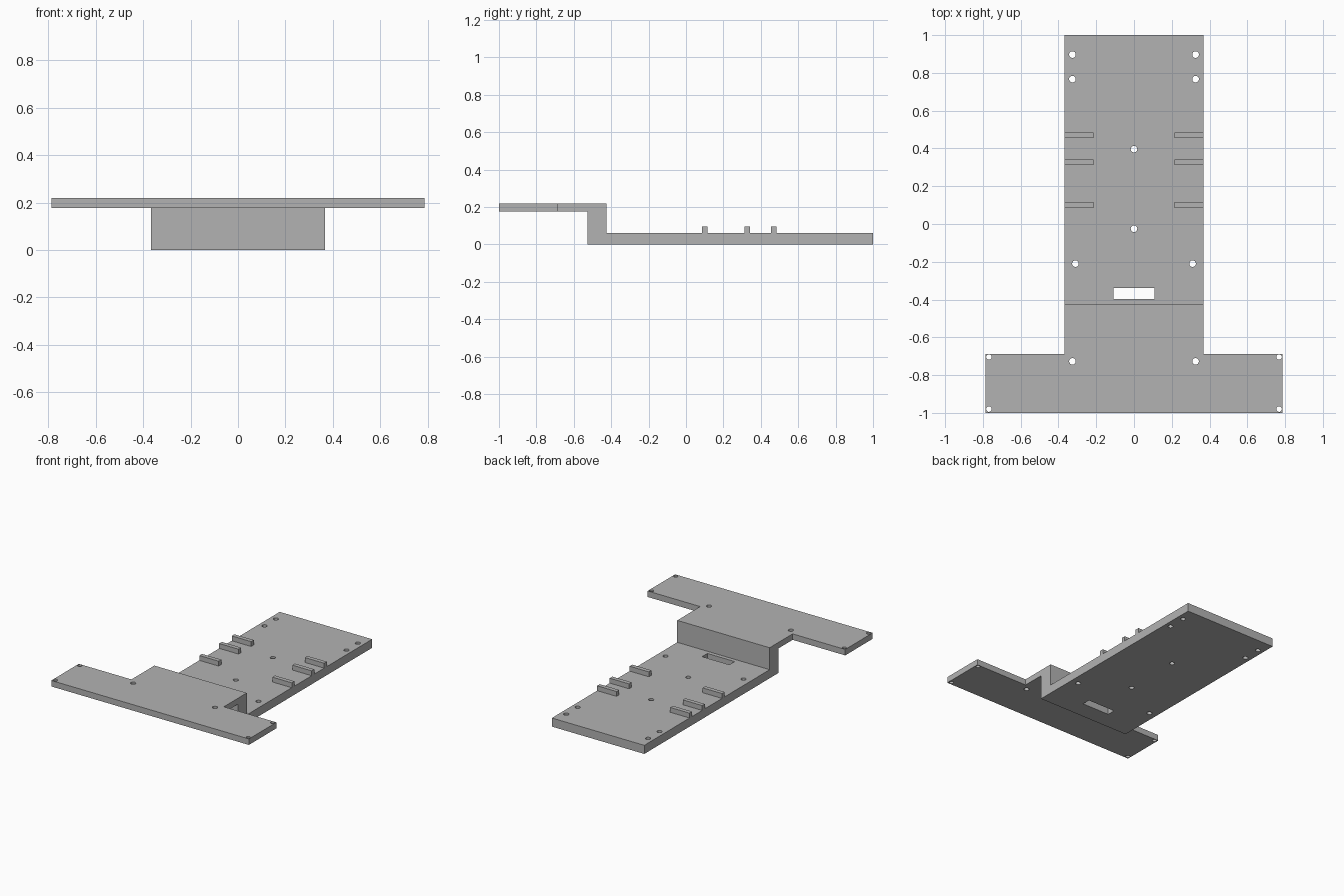
import bpy
import bmesh
from mathutils import Vector

cube = bpy.data.objects.get("Cube")
if cube:
    bpy.data.objects.remove(cube, do_unlink=True)

grey = bpy.data.materials.new("plain grey")
grey.use_nodes = True
colour = (0.45, 0.45, 0.45, 1)
grey.diffuse_color = colour
grey.node_tree.nodes["Principled BSDF"].inputs["Base Color"].default_value = colour

HALF_BODY, HALF_WING = 0.368, 0.787
FRONT, WING_BACK, STEP_FRONT, STEP_BACK, BACK = -1, -0.687, -0.527, -0.426, 1
BASE_TOP, PLATE_LOW, PLATE_TOP, RIB_TOP = 0.062, 0.177, 0.22, 0.097


def prism(name, outline, depth):
    """Closed solid made by sweeping a flat outline along depth."""
    bm = bmesh.new()
    low = [bm.verts.new(p) for p in outline]
    high = [bm.verts.new(Vector(p) + Vector(depth)) for p in outline]
    bm.faces.new(low)
    bm.faces.new(high)
    for i in range(len(low)):
        j = (i + 1) % len(low)
        bm.faces.new((low[i], low[j], high[j], high[i]))
    bmesh.ops.recalc_face_normals(bm, faces=bm.faces)
    mesh = bpy.data.meshes.new(name)
    bm.to_mesh(mesh)
    bm.free()
    mesh.materials.append(grey)
    obj = bpy.data.objects.new(name, mesh)
    bpy.context.collection.objects.link(obj)
    return obj


def box(name, x0, x1, y0, y1, z0, z1):
    outline = [(x0, y0, z0), (x1, y0, z0), (x1, y1, z0), (x0, y1, z0)]
    return prism(name, outline, (0, 0, z1 - z0))


def combine(target, tool, operation):
    mod = target.modifiers.new(operation.lower(), "BOOLEAN")
    mod.operation, mod.solver, mod.object = operation, "EXACT", tool
    tool.hide_render = True
    bpy.context.view_layer.objects.active = target
    bpy.ops.object.modifier_apply(modifier=mod.name)
    bpy.data.objects.remove(tool, do_unlink=True)


# Base tray with its upright step, swept across the width
side = [(STEP_FRONT, 0), (BACK, 0), (BACK, BASE_TOP), (STEP_BACK, BASE_TOP),
        (STEP_BACK, PLATE_TOP), (STEP_FRONT, PLATE_TOP)]
bracket = prism("stepped_bracket", [(-HALF_BODY, y, z) for y, z in side],
                (2 * HALF_BODY, 0, 0))

# Raised T-shaped plate
half = [(HALF_WING, FRONT), (HALF_WING, WING_BACK),
        (HALF_BODY, WING_BACK), (HALF_BODY, STEP_BACK)]
tee = half + [(-x, y) for x, y in reversed(half)]
plate = prism("raised_plate", [(x, y, PLATE_LOW) for x, y in tee],
              (0, 0, PLATE_TOP - PLATE_LOW))
combine(bracket, plate, "UNION")

# Screw holes, mirrored left and right
holes = [(0.326, 0.897, 0.0175), (0.326, 0.767, 0.0175), (0.31, -0.21, 0.0175),
         (0.326, -0.727, 0.0175), (0.768, -0.704, 0.0145), (0.768, -0.98, 0.0145)]
holes += [(-x, y, r) for x, y, r in holes]
holes += [(0, 0.396, 0.0175), (0, -0.025, 0.0175)]
bm = bmesh.new()
for x, y, r in holes:
    ring = bmesh.ops.create_cone(bm, cap_ends=True, segments=24, radius1=r,
                                 radius2=r, depth=1)
    bmesh.ops.translate(bm, verts=ring["verts"], vec=(x, y, 0))
mesh = bpy.data.meshes.new("hole_cutter")
bm.to_mesh(mesh)
bm.free()
mesh.materials.append(grey)
cutter = bpy.data.objects.new("hole_cutter", mesh)
bpy.context.collection.objects.link(cutter)
combine(bracket, cutter, "DIFFERENCE")

# Rectangular slot in front of the step
slot = box("slot_cutter", -0.109, 0.109, -0.398, -0.338, -0.1, 0.15)
combine(bracket, slot, "DIFFERENCE")

# Three pairs of locating ribs
for place, y in (("front", 0.101), ("middle", 0.327), ("rear", 0.47)):
    for hand, s in (("left", 1), ("right", -1)):
        xs = sorted((s * 0.214, s * HALF_BODY))
        box(f"{place}_rib_{hand}", *xs, y - 0.015, y + 0.015, BASE_TOP, RIB_TOP)
